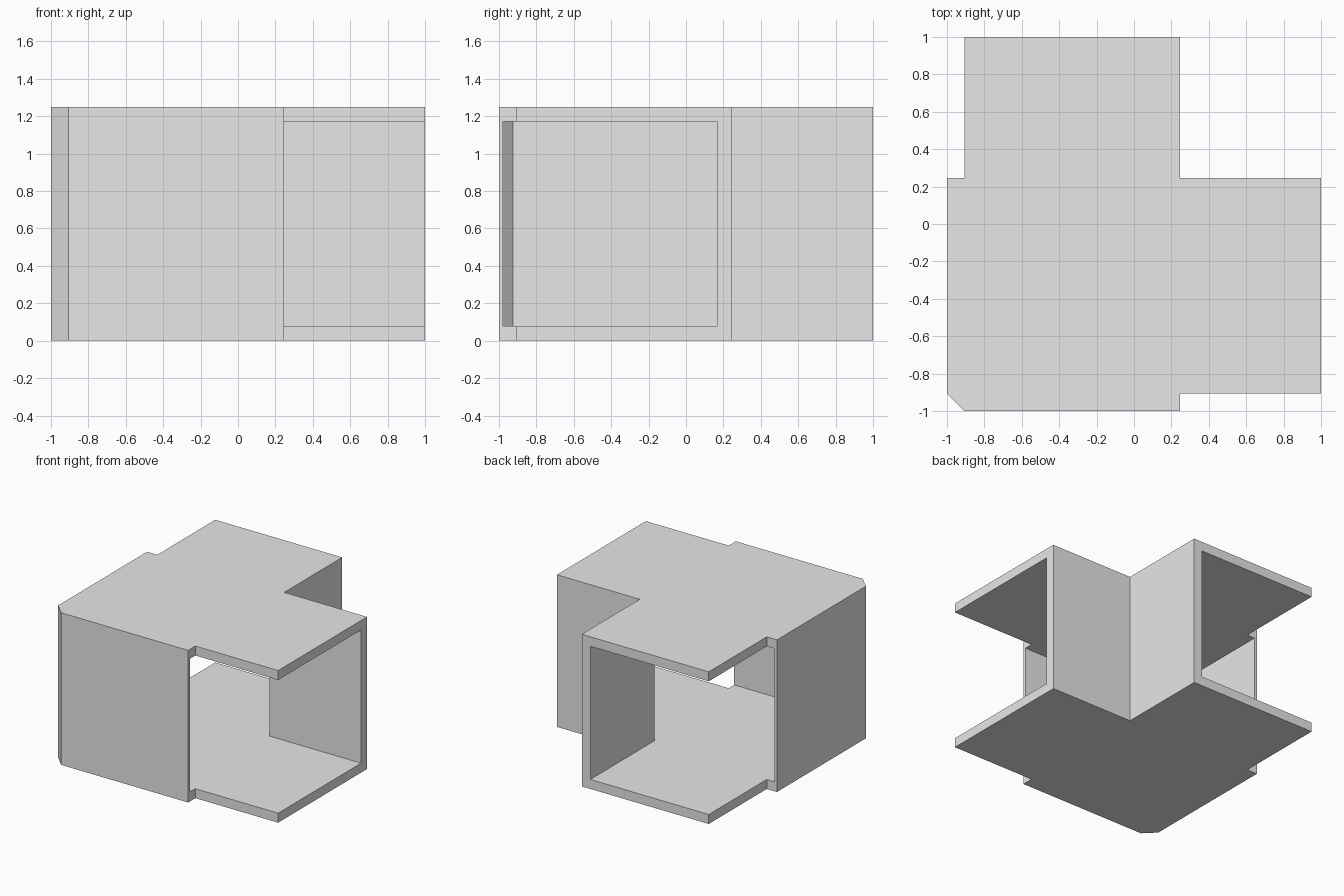
import bpy
import bmesh

default = bpy.data.objects.get("Cube")
if default:
    bpy.data.objects.remove(default, do_unlink=True)

# Single plain grey
grey = bpy.data.materials.new("light_grey")
grey.use_nodes = True
colour = (0.8, 0.8, 0.8, 1)
grey.diffuse_color = colour
grey.node_tree.nodes["Principled BSDF"].inputs["Base Color"].default_value = colour

HEIGHT = 1.25
THICK = 0.078      # floor, ceiling and inner walls
THIN = 0.022       # outer walls
INNER = 0.247      # faces of the inside corner
NOTCH = 0.907      # side step and corner bevel


def prism(name, outline, z0, z1):
    """Extrude a flat outline from z0 to z1."""
    bm = bmesh.new()
    base = bm.faces.new([bm.verts.new((x, y, z0)) for x, y in outline])
    top = bmesh.ops.extrude_face_region(bm, geom=[base])["geom"]
    for v in top:
        if isinstance(v, bmesh.types.BMVert):
            v.co.z = z1
    bmesh.ops.recalc_face_normals(bm, faces=bm.faces)
    mesh = bpy.data.meshes.new(name)
    bm.to_mesh(mesh)
    bm.free()
    mesh.materials.append(grey)
    obj = bpy.data.objects.new(name, mesh)
    bpy.context.collection.objects.link(obj)
    return obj


def mirrored(half):
    """Complete an outline that is symmetric across the x = y diagonal."""
    return half + [(y, x) for x, y in reversed(half) if x != y]


# Solid corner duct: two arms, stepped sides, bevelled outer corner
duct = prism("corner_duct", mirrored([
    (INNER, INNER), (INNER, 1), (-NOTCH, 1), (-NOTCH, INNER),
    (-1, INNER), (-1, -NOTCH)]), 0, HEIGHT)

# Hollow passage, open at both arm ends and along the steps
wall = INNER - THICK
outer = -1 + THIN
bevel = -NOTCH - THIN + 0.003
passage = prism("passage_cutter", mirrored([
    (wall, wall), (wall, 1.2), (outer, 1.2), (outer, bevel)]),
    THICK, HEIGHT - THICK)
passage.hide_render = True

cut = duct.modifiers.new("passage", "BOOLEAN")
cut.operation = "DIFFERENCE"
cut.solver = "EXACT"
cut.object = passage

# Bake the cut and drop the cutter
graph = bpy.context.evaluated_depsgraph_get()
hollow = bpy.data.meshes.new_from_object(duct.evaluated_get(graph))
duct.modifiers.clear()
duct.data = hollow
bpy.data.objects.remove(passage, do_unlink=True)
